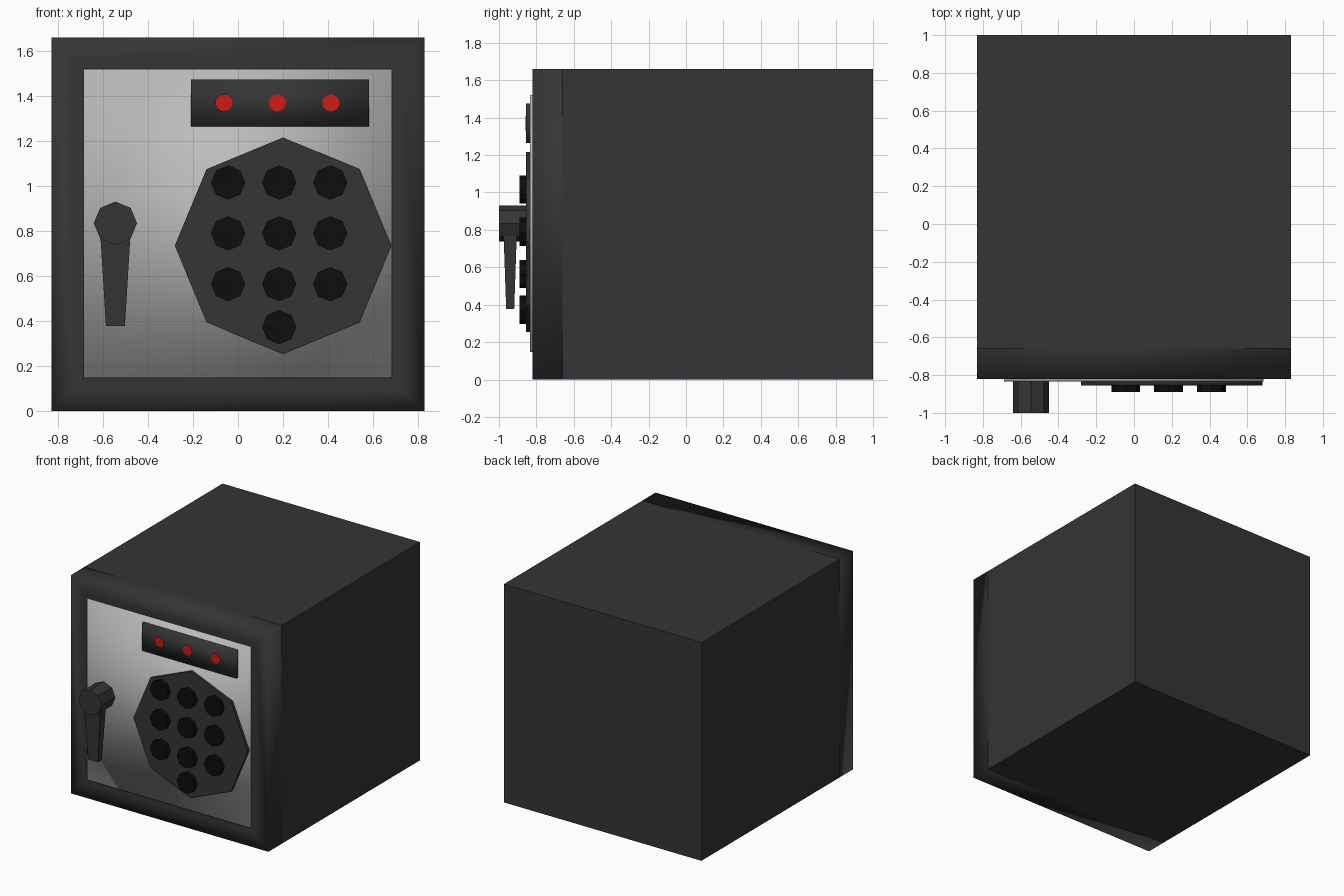
import bpy, bmesh, math
from mathutils import Matrix

if "Cube" in bpy.data.objects:
    bpy.data.objects.remove(bpy.data.objects["Cube"])


def material(name, r, g, b):
    m = bpy.data.materials.new(name)
    m.diffuse_color = (r, g, b, 1)
    m.use_nodes = True
    m.node_tree.nodes["Principled BSDF"].inputs["Base Color"].default_value = m.diffuse_color
    return m


dark = material("dark_grey", 0.035, 0.035, 0.035)
black = material("black", 0.004, 0.004, 0.004)
steel = material("light_grey", 0.5, 0.5, 0.5)
red = material("red", 0.65, 0.01, 0.008)


def finish(bm, name, mat, smooth=False):
    bmesh.ops.recalc_face_normals(bm, faces=bm.faces)
    for f in bm.faces:
        f.smooth = smooth
    me = bpy.data.meshes.new(name)
    bm.to_mesh(me)
    bm.free()
    me.materials.append(mat)
    ob = bpy.data.objects.new(name, me)
    bpy.context.collection.objects.link(ob)
    return ob


def box_bm(x0, x1, y0, y1, z0, z1):
    bm = bmesh.new()
    mat = Matrix.Translation(((x0 + x1) / 2, (y0 + y1) / 2, (z0 + z1) / 2)) \
        @ Matrix.Diagonal((x1 - x0, y1 - y0, z1 - z0, 1))
    bmesh.ops.create_cube(bm, size=1, matrix=mat)
    return bm


def prism(name, x, z, r, y0, y1, mat, sides=8):
    """Disc facing the front, with corners on the x and z axes."""
    bm = bmesh.new()
    m = Matrix.Translation((x, (y0 + y1) / 2, z)) @ Matrix.Rotation(math.pi / 2, 4, 'X')
    bmesh.ops.create_cone(bm, cap_ends=True, segments=sides, radius1=r, radius2=r,
                          depth=y1 - y0, matrix=m)
    return finish(bm, name, mat)


# Safe body
finish(box_bm(-0.83, 0.83, -0.66, 1.0, 0, 1.66), "body", dark)

# Front frame with mitred corners, shaded smooth
bm = box_bm(-0.83, 0.83, -0.82, -0.66, 0, 1.66)
bm.faces.ensure_lookup_table()
back = [f for f in bm.faces if f.calc_center_median().y > -0.67]
bmesh.ops.delete(bm, geom=back, context='FACES_ONLY')
front = [f for f in bm.faces if f.calc_center_median().y < -0.81]
bmesh.ops.inset_region(bm, faces=front, thickness=0.145)
finish(bm, "front_frame", dark, True)

# Door panel
finish(box_bm(-0.687, 0.685, -0.834, -0.80, 0.147, 1.52), "door_panel", steel, True)

# Indicator strip and lamps
finish(box_bm(-0.21, 0.583, -0.855, -0.82, 1.265, 1.475), "indicator_strip", dark, True)
for i in range(3):
    prism(f"lamp_{i + 1}", -0.063 + 0.238 * i, 1.37, 0.038, -0.858, -0.84, red, 16)

# Keypad plate and buttons
prism("keypad_plate", 0.2, 0.735, 0.481, -0.855, -0.82, dark)
spots = [(-0.044 + 0.227 * c, 1.016 - 0.226 * r) for r in range(3) for c in range(3)]
spots.append((0.183, 0.373))
for i, (x, z) in enumerate(spots):
    prism(f"button_{i + 1}", x, z, 0.076, -0.889, -0.84, black)

# Handle hub
hub = prism("handle_hub", -0.545, 0.835, 0.096, -1.0, -0.82, dark)

# Handle lever, tapering downwards
bm = box_bm(-0.613, -0.477, -0.976, -0.904, 0.378, 0.80)
low = [v for v in bm.verts if v.co.z < 0.5]
bmesh.ops.scale(bm, verts=low, vec=(0.62, 0.6, 1),
                space=Matrix.Translation((0.545, 0.94, 0)))
finish(bm, "handle_lever", dark)
